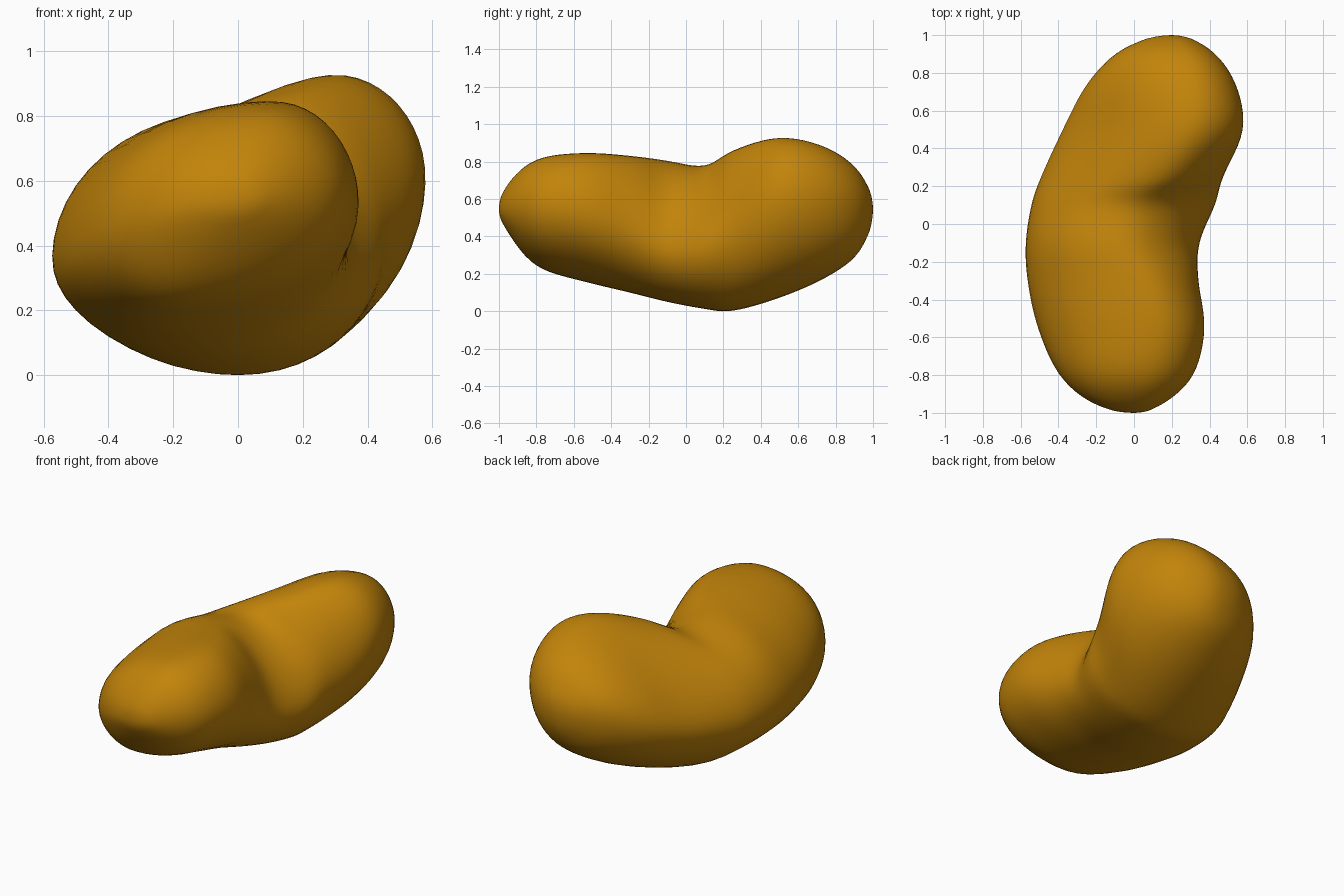
import bpy, bmesh, math

if "Cube" in bpy.data.objects:
    bpy.data.objects.remove(bpy.data.objects["Cube"])

# Cross-sections along y: y, left x, right x, bottom z, top z, x of bottom, x of top,
# z of left, z of right, roundness of upper-right (notch) side, roundness of upper-left side
SECTIONS = [
    (-1.00, 0.00, 0.00, 0.55, 0.55, 0.00, 0.00, 0.55, 0.55, 2.0, 2.0),
    (-0.95, -0.22, 0.16, 0.42, 0.69, -0.06, 0.02, 0.52, 0.56, 2.0, 2.0),
    (-0.80, -0.40, 0.32, 0.24, 0.82, -0.15, 0.06, 0.46, 0.56, 2.0, 2.0),
    (-0.55, -0.515, 0.38, 0.16, 0.855, -0.18, 0.11, 0.40, 0.53, 2.0, 2.0),
    (-0.30, -0.57, 0.345, 0.10, 0.84, -0.12, 0.05, 0.37, 0.44, 1.9, 2.0),
    (-0.10, -0.58, 0.35, 0.05, 0.815, -0.06, -0.05, 0.36, 0.33, 1.65, 2.0),
    (0.10, -0.55, 0.435, 0.012, 0.785, -0.02, -0.03, 0.36, 0.35, 1.7, 1.9),
    (0.25, -0.50, 0.475, 0.00, 0.87, 0.02, 0.15, 0.37, 0.44, 1.85, 1.65),
    (0.50, -0.385, 0.585, 0.07, 0.94, 0.07, 0.29, 0.40, 0.60, 2.0, 1.5),
    (0.75, -0.25, 0.54, 0.18, 0.885, 0.12, 0.30, 0.47, 0.60, 2.0, 1.7),
    (0.93, -0.06, 0.40, 0.32, 0.75, 0.18, 0.25, 0.54, 0.58, 2.0, 2.0),
    (1.00, 0.20, 0.20, 0.55, 0.55, 0.20, 0.20, 0.55, 0.55, 2.0, 2.0),
]
STEPS, SIDES = 6, 48


def ghost(pole, near):
    """Mirrored section past a tip, so the tip is rounded."""
    return (near[0],) + tuple(2 * p - n for p, n in zip(pole[1:], near[1:]))


def blend(a, b, c, d, t):
    """Catmull-Rom between b and c."""
    return [0.5 * (2 * q + (r - p) * t + (2 * p - 5 * q + 4 * r - s) * t * t
                   + (3 * q - p - 3 * r + s) * t ** 3)
            for p, q, r, s in zip(a, b, c, d)]


def ring(sec):
    """Closed outline made of four superellipse quarters."""
    y, x0, x1, z0, z1, xb, xt, zl, zr, n, m = sec
    quarters = [((x1, zr), (xt, z1), n), ((xt, z1), (x0, zl), m),
                ((x0, zl), (xb, z0), 2), ((xb, z0), (x1, zr), 2)]
    pts = []
    for i, (p, q, e) in enumerate(quarters):
        for k in range(SIDES // 4):
            a = k / (SIDES // 4) * math.pi / 2
            u, v = math.cos(a) ** (2 / e), math.sin(a) ** (2 / e)
            if i % 2 == 0:      # leaves p vertically, arrives at q horizontally
                pts.append((q[0] + (p[0] - q[0]) * u, y, p[1] + (q[1] - p[1]) * v))
            else:               # leaves p horizontally, arrives at q vertically
                pts.append((p[0] + (q[0] - p[0]) * v, y, q[1] + (p[1] - q[1]) * u))
    return pts


# Bean body: skin the interpolated sections
padded = [ghost(SECTIONS[0], SECTIONS[1])] + SECTIONS + [ghost(SECTIONS[-1], SECTIONS[-2])]
rings = [ring(blend(*padded[i:i + 4], k / STEPS))
         for i in range(len(SECTIONS) - 1) for k in range(STEPS)][1:]

bm = bmesh.new()
loops = [[bm.verts.new(p) for p in r] for r in rings]
for a, b in zip(loops, loops[1:]):
    for j in range(SIDES):
        k = (j + 1) % SIDES
        bm.faces.new((a[j], a[k], b[k], b[j]))
for loop, s in ((loops[0], SECTIONS[0]), (loops[-1], SECTIONS[-1])):
    tip = bm.verts.new((s[1], s[0], s[3]))
    for j in range(SIDES):
        bm.faces.new((loop[j], loop[(j + 1) % SIDES], tip))

# Soften the notch, then rest on the ground
for _ in range(6):
    bmesh.ops.smooth_vert(bm, verts=[v for l in loops[3:-3] for v in l], factor=0.5,
                          use_axis_x=True, use_axis_y=True, use_axis_z=True)
low = min(v.co.z for v in bm.verts)
bmesh.ops.translate(bm, verts=bm.verts, vec=(0, 0, -low))
bmesh.ops.recalc_face_normals(bm, faces=bm.faces)
for f in bm.faces:
    f.smooth = True

mesh = bpy.data.meshes.new("bean")
bm.to_mesh(mesh)
bm.free()
bean = bpy.data.objects.new("bean", mesh)
bpy.context.collection.objects.link(bean)

mat = bpy.data.materials.new("bean_skin")
mat.diffuse_color = (0.54, 0.23, 0.003, 1)
mat.use_nodes = True
mat.node_tree.nodes["Principled BSDF"].inputs["Base Color"].default_value = mat.diffuse_color
mesh.materials.append(mat)
